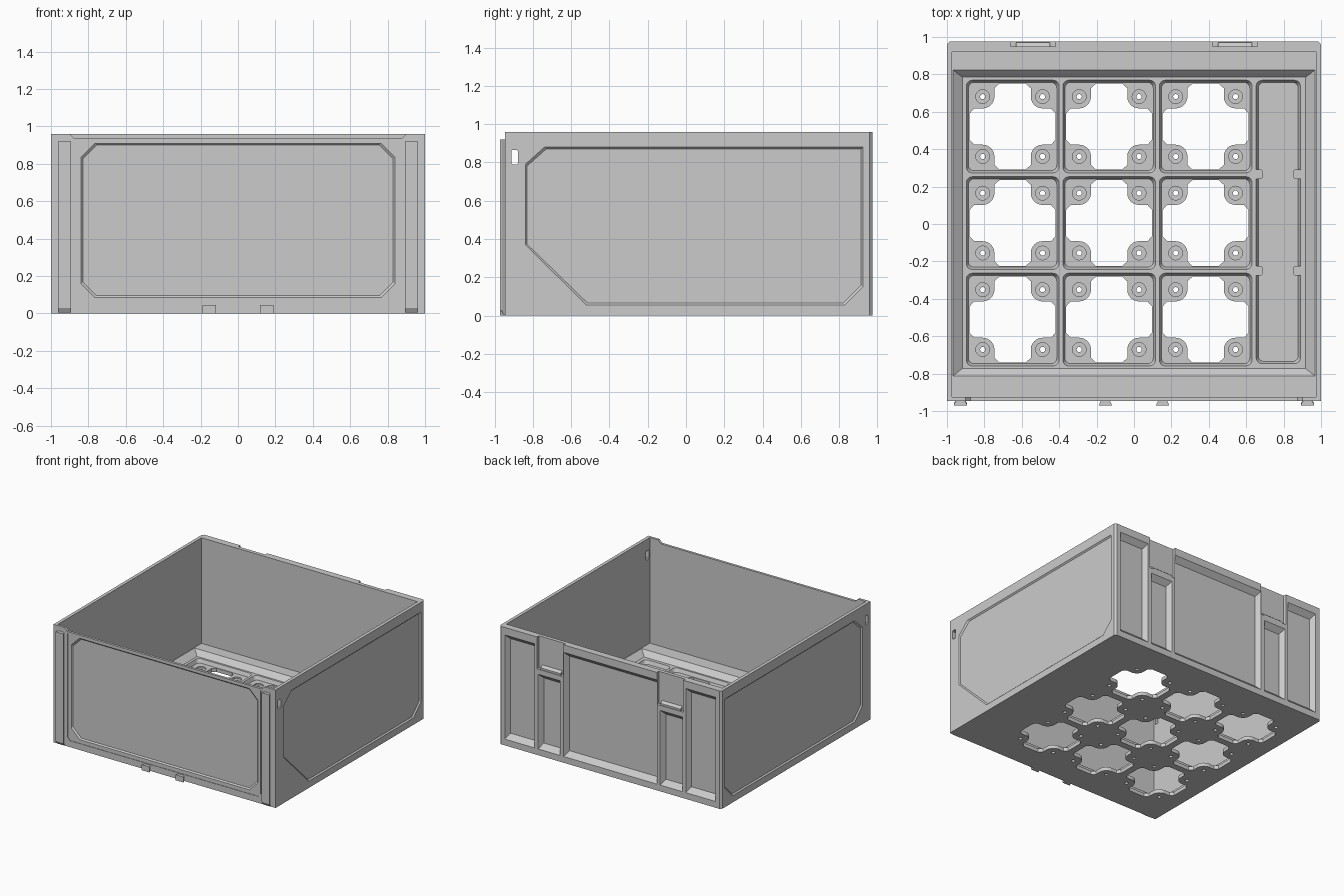
import bpy, bmesh, math

if "Cube" in bpy.data.objects:
    bpy.data.objects.remove(bpy.data.objects["Cube"])

TOP = 0.96


def rect(a0, a1, b0, b1):
    return [(a0, b0), (a1, b0), (a1, b1), (a0, b1)]


def cut_rect(a0, a1, b0, b1, c):
    """Rectangle with chamfered corners."""
    return [(a0 + c, b0), (a1 - c, b0), (a1, b0 + c), (a1, b1 - c),
            (a1 - c, b1), (a0 + c, b1), (a0, b1 - c), (a0, b0 + c)]


def circle(cx, cy, r, n=20):
    return [(cx + r * math.cos(2 * math.pi * i / n), cy + r * math.sin(2 * math.pi * i / n)) for i in range(n)]


def round_rect(a0, a1, b0, b1, r, n=5):
    pts = []
    for k, (cx, cy) in enumerate([(a1 - r, b1 - r), (a0 + r, b1 - r), (a0 + r, b0 + r), (a1 - r, b0 + r)]):
        for i in range(n + 1):
            t = math.pi / 2 * (k + i / n)
            pts.append((cx + r * math.cos(t), cy + r * math.sin(t)))
    return pts


def grow(pts, g):
    """Widen a profile by g on every side of its bounds."""
    out = []
    for k in (0, 1):
        lo, hi = min(p[k] for p in pts), max(p[k] for p in pts)
        c, h = (lo + hi) / 2, (hi - lo) / 2
        out.append([c + (p[k] - c) * (h + g) / h for p in pts])
    return list(zip(*out))


def place(axis, p, c):
    return {'X': (c, p[0], p[1]), 'Y': (p[0], c, p[1]), 'Z': (p[0], p[1], c)}[axis]


def make(name, prisms):
    """Mesh from prisms (axis, profile, start, end[, end profile])."""
    bm = bmesh.new()
    for axis, pts, a, b, *other in prisms:
        end = other[0] if other else pts
        r0 = [bm.verts.new(place(axis, p, a)) for p in pts]
        r1 = [bm.verts.new(place(axis, p, b)) for p in end]
        bm.faces.new(r0)
        bm.faces.new(r1)
        n = len(pts)
        for i in range(n):
            j = (i + 1) % n
            bm.faces.new((r0[i], r0[j], r1[j], r1[i]))
    bmesh.ops.recalc_face_normals(bm, faces=bm.faces)
    me = bpy.data.meshes.new(name)
    bm.to_mesh(me)
    bm.free()
    ob = bpy.data.objects.new(name, me)
    bpy.context.collection.objects.link(ob)
    return ob


def cut(target, prisms):
    """Subtract a group of separate prisms and bake the result."""
    cutter = make("cutter", prisms)
    cutter.hide_render = True
    mod = target.modifiers.new("cut", 'BOOLEAN')
    mod.operation, mod.solver, mod.object = 'DIFFERENCE', 'EXACT', cutter
    dg = bpy.context.evaluated_depsgraph_get()
    me = bpy.data.meshes.new_from_object(target.evaluated_get(dg))
    target.modifiers.clear()
    target.data = me
    bpy.data.objects.remove(cutter)


# Outer shell with chamfered rear corners
c = 0.015
shell = make("open_box", [('Z', [(-1, -0.945), (1, -0.945), (1, 0.975 - c), (1 - c, 0.975),
                                 (-1 + c, 0.975), (-1, 0.975 - c)], 0, TOP)])

# Interior: straight walls, then a ledge sloping to the floor
cut(shell, [('Z', rect(-0.973, 0.973, -0.925, 0.92), 0.10, 1.1)])
cut(shell, [('Z', rect(-0.918, 0.918, -0.773, 0.785), 0.06, 0.102, rect(-0.971, 0.971, -0.815, 0.826))])

# Floor: nine square trays and a side channel
cells = [(-0.649 + 0.516 * i, 0.005 + 0.516 * j) for i in range(3) for j in (-1, 0, 1)]
trays = [round_rect(x - 0.236, x + 0.236, y - 0.236, y + 0.236, 0.03) for x, y in cells]
trays.append(round_rect(0.665, 0.878, -0.735, 0.757, 0.03))
cut(shell, [('Z', t, 0.03, 0.063, grow(t, 0.013)) for t in trays])

# Cross-shaped openings that leave four screw lugs per tray
quarter = [(0.23, 0.07), (0.205, 0.097)]
for i in range(7):
    t = -math.pi / 2 - math.pi / 2 * i / 6
    quarter.append((0.16 + 0.063 * math.cos(t), 0.16 + 0.063 * math.sin(t)))
quarter += [(0.097, 0.205), (0.07, 0.23)]
cross = []
for k in range(4):
    for px, py in quarter:
        for _ in range(k):
            px, py = -py, px
        cross.append((px, py))
cut(shell, [('Z', [(x + px, y + py) for px, py in cross], -0.1, 0.05) for x, y in cells])

# Counterbores and screw holes
lugs = [(x + sx * 0.16, y + sy * 0.16) for x, y in cells for sx in (-1, 1) for sy in (-1, 1)]
cut(shell, [('Z', circle(x, y, 0.037), 0.018, 0.05) for x, y in lugs])
cut(shell, [('Z', circle(x, y, 0.014, 12), -0.05, 0.04) for x, y in lugs])

# Shallow side panels; the right one has a large lower front chamfer
right_panel = [(-0.84, 0.37), (-0.52, 0.055), (0.83, 0.055), (0.925, 0.15),
               (0.925, 0.88), (-0.74, 0.88), (-0.84, 0.79)]
left_panel = [(-0.84, 0.15), (-0.745, 0.055)] + right_panel[2:]
cut(shell, [('X', grow(right_panel, -0.01), 0.99, 1.01, grow(right_panel, 0.01)),
            ('X', grow(left_panel, -0.01), -0.99, -1.01, grow(left_panel, 0.01))])

# Shallow front panel
front = cut_rect(-0.84, 0.84, 0.085, 0.91, 0.075)
cut(shell, [('Y', grow(front, -0.01), -0.935, -0.955, grow(front, 0.01))])

# Fine U-shaped groove around the front panel
outer = [(-0.872, 0.92), (-0.872, 0.075), (-0.852, 0.052), (0.852, 0.052), (0.872, 0.075), (0.872, 0.92)]
inner = [(0.866, 0.92), (0.866, 0.078), (0.849, 0.058), (-0.849, 0.058), (-0.866, 0.078), (-0.866, 0.92)]
cut(shell, [('Y', outer + inner, -0.941, -0.96)])

# Lowered front rim with slanted ends
cut(shell, [('Y', [(-0.875, 0.935), (0.875, 0.935), (0.91, 0.97), (-0.91, 0.97)], -1.0, -0.9)])

# Finger slots through both sides near the front
cut(shell, [('X', cut_rect(-0.913, -0.878, 0.79, 0.865, 0.006), -1.1, 1.1)])

# Rear pockets with sloped walls
pockets = []
for x0, x1, z1 in [(-0.95, -0.68, 0.90), (-0.65, -0.45, 0.66), (-0.42, 0.42, 0.90),
                   (0.45, 0.65, 0.66), (0.68, 0.95, 0.90)]:
    pockets.append(('Y', rect(x0 + 0.025, x1 - 0.025, 0.09, z1 - 0.04), 0.935,
                    0.976, rect(x0, x1, 0.05, z1)))
cut(shell, pockets)

# Rear clip recesses, open at the top
cut(shell, [('Y', rect(s * 0.54 - 0.12, s * 0.54 + 0.12, 0.70, 1.05), 0.95, 1.0) for s in (-1, 1)])

for s, side in ((-1, "left"), (1, "right")):
    # Catch bar at the foot of each clip recess
    make(side + "_clip_catch", [('X', [(0.945, 0.695), (0.97, 0.695), (0.97, 0.715), (0.945, 0.735)],
                                 s * 0.54 - 0.09, s * 0.54 + 0.09)])
    # Vertical dovetail rail with a tapered foot
    x = s * 0.928
    rail = [(x - 0.02, -0.94), (x + 0.02, -0.94), (x + 0.035, -0.963), (x + 0.035, -0.971),
            (x - 0.035, -0.971), (x - 0.035, -0.963)]
    foot = [(px, max(py, -0.955)) for px, py in rail]
    make(side + "_dovetail_rail", [('Z', rail, 0.03, 0.92), ('Z', foot, 0.005, 0.03, rail)])
    # Short dovetail tab on the lower front edge
    x = s * 0.153
    make(side + "_front_tab", [('Z', [(x - 0.022, -0.94), (x + 0.022, -0.94), (x + 0.036, -0.971),
                                      (x - 0.036, -0.971)], 0, 0.045)])
    # Pairs of stubs that narrow the side channel
    y = 0.008 + s * 0.258
    make(side + "_channel_stubs", [('Z', cut_rect(a, b, y - 0.025, y + 0.025, 0.008), 0.025, 0.06)
                                   for a, b in ((0.645, 0.688), (0.852, 0.895))])
